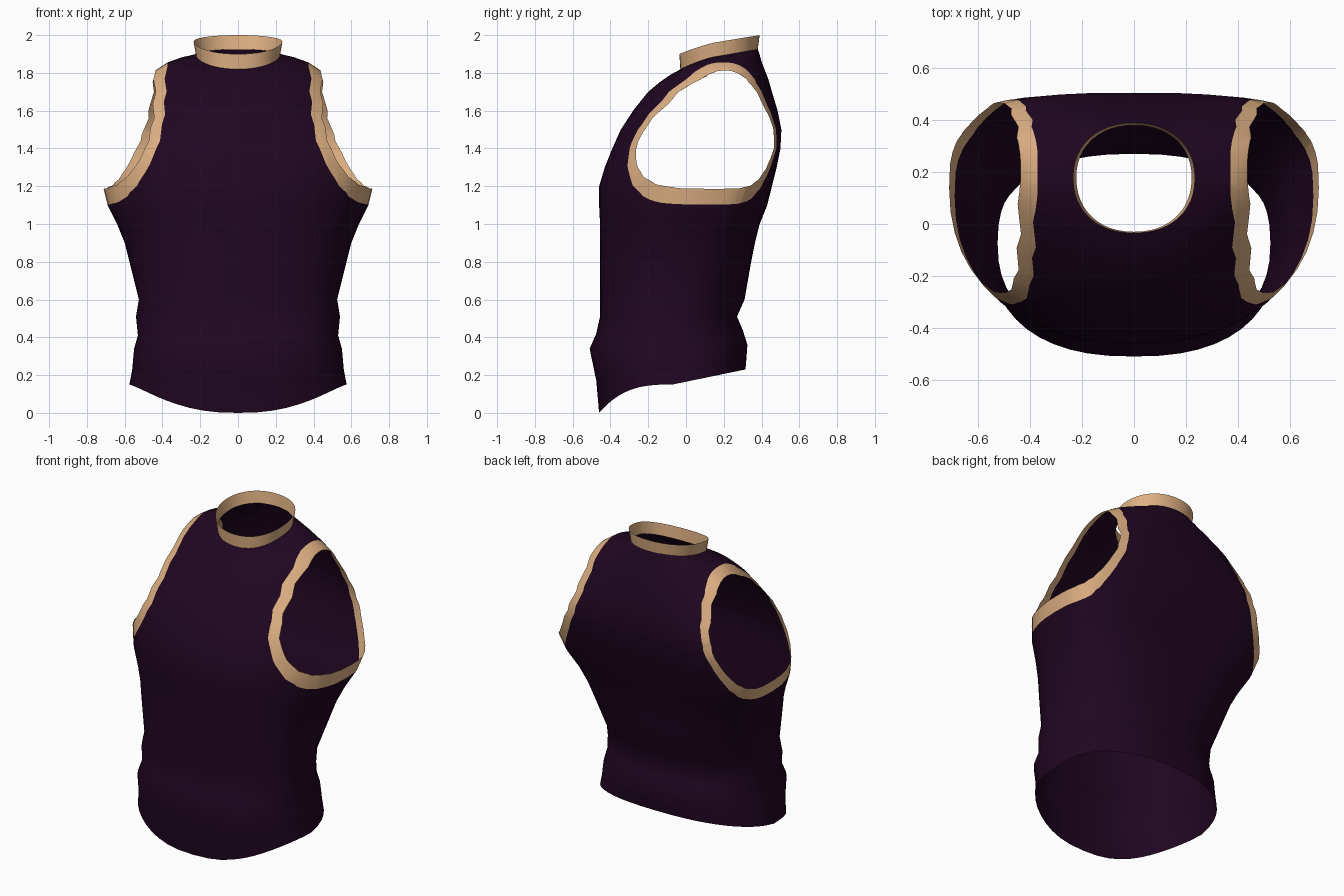
import bpy
import bmesh
from math import sin, cos, pi

SEGMENTS = 48

cube = bpy.data.objects.get("Cube")
if cube:
    bpy.data.objects.remove(cube, do_unlink=True)


def make_material(name, colour):
    mat = bpy.data.materials.new(name)
    mat.use_nodes = True
    mat.diffuse_color = colour
    mat.node_tree.nodes["Principled BSDF"].inputs["Base Color"].default_value = colour
    return mat


fabric = make_material("dark plum fabric", (0.0145, 0.002, 0.015, 1))
tan = make_material("tan trim", (0.74, 0.44, 0.23, 1))


def blend(value, low, high):
    """Ramp from 0 to 1 as value passes from low to high."""
    return min(1, max(0, (value - low) / (high - low)))


def ring(half_width, front, back, heights):
    """Closed cross-section, rounder in front and squarer at the shoulder blades."""
    z_front, z_side, z_back = heights if isinstance(heights, tuple) else (heights,) * 3
    neck = blend(z_side, 1.75, 1.9)
    chest = blend(z_side, 0.6, 1.2)
    shoulder = blend(z_side, 1.4, 1.75)
    middle = front + (back - front) * (0.5 + 0.16 * chest * (1 - neck))
    power_front = 2.4 - 0.22 * chest
    power_back = 2.4 + chest * (1 - 1.25 * shoulder)
    points = []
    for i in range(SEGMENTS):
        angle = 2 * pi * i / SEGMENTS
        c, s = cos(angle), sin(angle)
        power = 2 / (power_back if s > 0 else power_front)
        u = abs(s) ** power
        x = half_width * abs(c) ** power * (1 if c > 0 else -1)
        if s > 0:
            y = middle + u * (back - middle)
            z = z_side + u * (z_back - z_side)
        else:
            # the hem dips to a point in front, the neckline slopes evenly
            y = middle - u * (middle - front)
            z = z_side + u ** (3 - 1.7 * neck) * (z_front - z_side)
        points.append((x, y, z))
    return points


def add_object(name, bm, *materials):
    bmesh.ops.recalc_face_normals(bm, faces=bm.faces)
    mesh = bpy.data.meshes.new(name)
    bm.to_mesh(mesh)
    bm.free()
    for mat in materials:
        mesh.materials.append(mat)
    obj = bpy.data.objects.new(name, mesh)
    bpy.context.collection.objects.link(obj)
    return obj


def loft(name, rings, capped, *materials):
    """Skin a stack of rings; caps use the second slot so they can be removed."""
    bm = bmesh.new()
    rows = [[bm.verts.new(p) for p in points] for points in rings]
    for low, high in zip(rows, rows[1:]):
        for i in range(SEGMENTS):
            j = (i + 1) % SEGMENTS
            bm.faces.new((low[i], low[j], high[j], high[i]))
    if capped:
        for row in (rows[0], rows[-1]):
            bm.faces.new(row).material_index = 1
    return add_object(name, bm, *materials)


def armhole_cutter(name, edge, reach):
    """Front-to-back prisms outside the armhole edges, all faces in the second slot.
    The edge is straighter at the back, so its middle leans outward there."""
    corners = [(reach, edge[-1][1]), (reach, 2 + reach), (edge[0][0], 2 + reach)]
    count = len(edge) + len(corners)
    bm = bmesh.new()
    for side in (-1, 1):
        ends = []
        for y in (-reach, reach):
            lean = [0.065 * y * sin(pi * i / (len(edge) - 1)) for i in range(len(edge))]
            outline = [(x + dx, z) for (x, z), dx in zip(edge, lean)] + corners
            ends.append([bm.verts.new((side * x, y, z)) for x, z in outline])
        for end in ends:
            bm.faces.new(end)
        for i in range(count):
            j = (i + 1) % count
            bm.faces.new((ends[0][i], ends[0][j], ends[1][j], ends[1][i]))
    for face in bm.faces:
        face.material_index = 1
    cutter = add_object(name, bm, fabric, tan)
    cutter.hide_render = True
    return cutter


def carve(obj, cutter, operation):
    mod = obj.modifiers.new("carve", "BOOLEAN")
    mod.object = cutter
    mod.operation = operation
    mod.solver = "EXACT"
    bpy.context.view_layer.update()
    graph = bpy.context.evaluated_depsgraph_get()
    mesh = bpy.data.meshes.new_from_object(obj.evaluated_get(graph))
    obj.modifiers.clear()
    obj.data = mesh


def open_shell(obj, material):
    """Drop caps and cut walls, leaving only the cloth surface."""
    bm = bmesh.new()
    bm.from_mesh(obj.data)
    walls = [f for f in bm.faces if f.material_index == 1]
    bmesh.ops.delete(bm, geom=walls, context="FACES")
    bm.to_mesh(obj.data)
    bm.free()
    obj.data.materials.clear()
    obj.data.materials.append(material)


# Body sections from hem to neck: half width, front, back, height (front, side, back)
neckline = (0.222, -0.03, 0.38, (1.82, 1.89, 1.925))
sections = [
    (0.575, -0.46, 0.315, (0, 0.15, 0.23)),
    (0.56, -0.475, 0.32, (0.17, 0.23, 0.29)),
    (0.55, -0.51, 0.325, (0.34, 0.34, 0.36)),
    (0.53, -0.475, 0.3, (0.42, 0.41, 0.44)),
    (0.54, -0.455, 0.27, 0.51),
    (0.525, -0.455, 0.31, 0.6),
    (0.575, -0.455, 0.345, 0.8),
    (0.6, -0.455, 0.365, 0.9),
    (0.64, -0.455, 0.39, 1),
    (0.69, -0.46, 0.43, 1.1),
    (0.715, -0.46, 0.455, 1.2),
    (0.735, -0.43, 0.48, 1.3),
    (0.745, -0.39, 0.5, 1.4),
    (0.69, -0.345, 0.505, 1.5),
    (0.605, -0.28, 0.485, 1.6),
    (0.535, -0.2, 0.455, 1.7),
    (0.49, -0.14, 0.435, (1.75, 1.76, 1.77)),
    (0.435, -0.09, 0.415, (1.785, 1.815, 1.82)),
    (0.375, -0.065, 0.4, (1.8, 1.855, 1.86)),
    (0.3, -0.045, 0.39, (1.81, 1.88, 1.895)),
    neckline,
]
body_rings = [ring(*s) for s in sections]

# Armhole edges seen from the front, shoulder to underarm: both sides of the trim
outer_edge = [
    (0.372, 1.84), (0.38, 1.7), (0.395, 1.58), (0.43, 1.44), (0.485, 1.32),
    (0.54, 1.225), (0.585, 1.165), (0.63, 1.12), (0.7, 1.1),
]
inner_edge = [
    (0.43, 1.84), (0.436, 1.7), (0.452, 1.56), (0.487, 1.44), (0.535, 1.345),
    (0.585, 1.27), (0.635, 1.22), (0.68, 1.195), (0.72, 1.185),
]
outer_cutter = armhole_cutter("outer_armhole_cutter", outer_edge, 1)
inner_cutter = armhole_cutter("inner_armhole_cutter", inner_edge, 1.1)

# Cloth body with both armholes removed
body = loft("shirt_body", body_rings, True, fabric, tan)
carve(body, outer_cutter, "DIFFERENCE")
open_shell(body, fabric)

# Trim bands that follow the cloth around the armholes
trim = loft("armhole_trim", body_rings, True, fabric, tan)
carve(trim, outer_cutter, "INTERSECT")
carve(trim, inner_cutter, "DIFFERENCE")
open_shell(trim, tan)

# Standing collar
collar_top = (0.235, -0.035, 0.39, (1.9, 1.965, 2))
collar = loft("collar", [ring(*neckline), ring(*collar_top)], False, tan)

for cutter in (outer_cutter, inner_cutter):
    bpy.data.objects.remove(cutter, do_unlink=True)
for obj in (body, trim, collar):
    for polygon in obj.data.polygons:
        polygon.use_smooth = True
